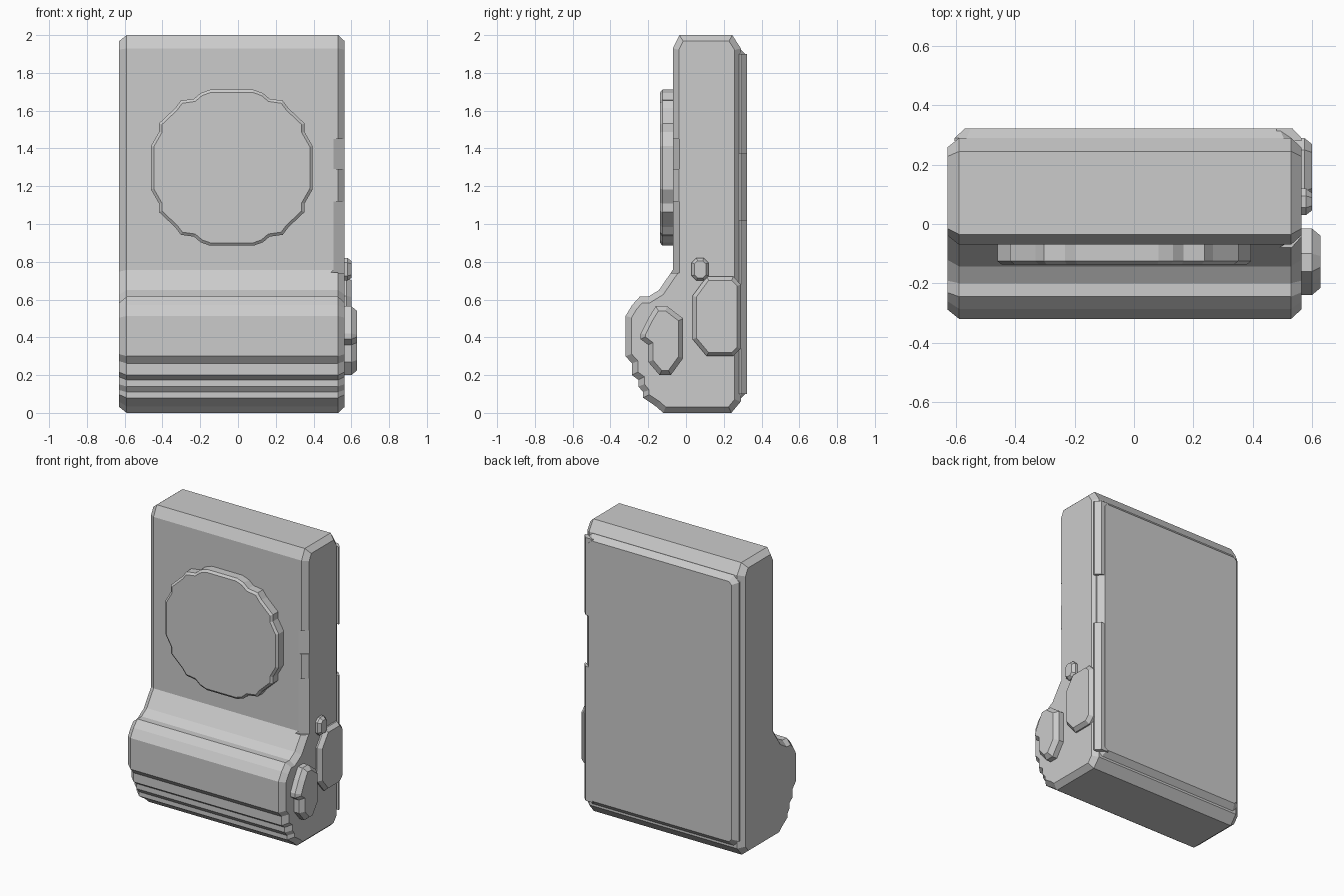
import bpy, bmesh
from mathutils import Vector

cube = bpy.data.objects.get("Cube")
if cube:
    bpy.data.objects.remove(cube, do_unlink=True)

grey = bpy.data.materials.new("plain_grey")
grey.use_nodes = True
colour = (0.6, 0.6, 0.6, 1)
grey.diffuse_color = colour
grey.node_tree.nodes["Principled BSDF"].inputs["Base Color"].default_value = colour

PLACE = {"x": lambda u, v, t: (t, u, v),
         "y": lambda u, v, t: (u, t, v),
         "z": lambda u, v, t: (u, v, t)}


def prism(name, outline, axis, start, end, start_rim=(0, 0), end_rim=(0, 0)):
    """Extrude an outline along an axis; each rim is (inset, depth) of a chamfered cap."""
    bm = bmesh.new()
    place = PLACE[axis]
    loops = [[bm.verts.new(place(u, v, t)) for u, v in outline] for t in (start, end)]
    caps = [bm.faces.new(loop) for loop in loops]
    n = len(outline)
    for i in range(n):
        j = (i + 1) % n
        bm.faces.new((loops[0][i], loops[0][j], loops[1][j], loops[1][i]))
    bmesh.ops.recalc_face_normals(bm, faces=bm.faces)
    for cap, (inset, depth) in zip(caps, (start_rim, end_rim)):
        if depth:
            bmesh.ops.inset_region(bm, faces=[cap], thickness=inset, depth=depth,
                                   use_even_offset=True)
    mesh = bpy.data.meshes.new(name)
    bm.to_mesh(mesh)
    bm.free()
    mesh.materials.append(grey)
    obj = bpy.data.objects.new(name, mesh)
    bpy.context.collection.objects.link(obj)
    return obj


def mirrored(quarter, cu, cv):
    """Turn one quarter of an outline into the whole, around a centre."""
    q = list(quarter)
    pts = q + [(-u, v) for u, v in q[::-1]] + [(-u, -v) for u, v in q] + [(u, -v) for u, v in q[::-1]]
    return [(cu + u, cv + v) for u, v in pts]


def cut_corner(width, height, c):
    return [(width, height - c), (width - c, height)]


# Body: upright slab with a stepped drum bulging at the lower front
side_profile = [(-.035, 2), (.245, 2), (.29, 1.93), (.29, .06), (.24, 0), (-.12, 0),
                (-.16, .035), (-.227, .08), (-.227, .11), (-.252, .14), (-.252, .175),
                (-.286, .2), (-.286, .262), (-.32, .3), (-.32, .513), (-.286, .57),
                (-.245, .615), (-.2, .615), (-.143, .65), (-.07, .757), (-.07, 1.93)]
body = prism("body", side_profile, "x", -.59, .53, (.032, .04), (.032, .035))

# Wider chamfers cut into the front edge
for low, high in ((.74, 1.12), (1.29, 1.45)):
    wedge = prism("edge_cutter", [(.49, -.08), (.6, -.08), (.6, -.012)], "z", low, high)
    wedge.hide_render = True
    cut = body.modifiers.new("edge_cut", "BOOLEAN")
    cut.operation, cut.solver, cut.object = "DIFFERENCE", "EXACT", wedge
    bpy.context.view_layer.objects.active = body
    bpy.ops.object.modifier_apply(modifier=cut.name)
    bpy.data.objects.remove(wedge, do_unlink=True)

# Back panel, with two edge strips beside it
prism("back_panel", mirrored(cut_corner(.575, .925, .04), -.03, 1), "y", .28, .29,
      (0, 0), (.035, .033))
for low, high in ((.1, 1.02), (1.37, 1.9)):
    prism("back_edge_strip", [(.48, .28), (.565, .28), (.565, .29), (.535, .322), (.48, .322)],
          "z", low, high)

# Raised round disc on the front
disc_quarter = [(.428, .115), (.385, .19), (.385, .235), (.3, .315), (.27, .355),
                (.2, .365), (.165, .395), (.115, .413)]
prism("front_disc", mirrored(disc_quarter, -.033, 1.298), "y", -.125, -.06, (.015, .012))

# Side knobs
knob = [(-.16, .565), (-.1, .565), (-.015, .5), (-.015, .29), (-.08, .2), (-.14, .2),
        (-.2, .27), (-.2, .36), (-.24, .39), (-.24, .42), (-.2, .5)]
prism("front_knob", knob, "x", .54, .6, end_rim=(.025, .03))
wheel = [(.035, .39), (.11, .3), (.25, .3), (.29, .34), (.29, .68), (.25, .722),
         (.11, .722), (.035, .62)]
prism("rear_wheel", wheel, "x", .54, .575, end_rim=(.02, .025))
prism("small_button", mirrored(cut_corner(.045, .06, .025), .075, .76), "x", .54, .58,
      end_rim=(.015, .02))
